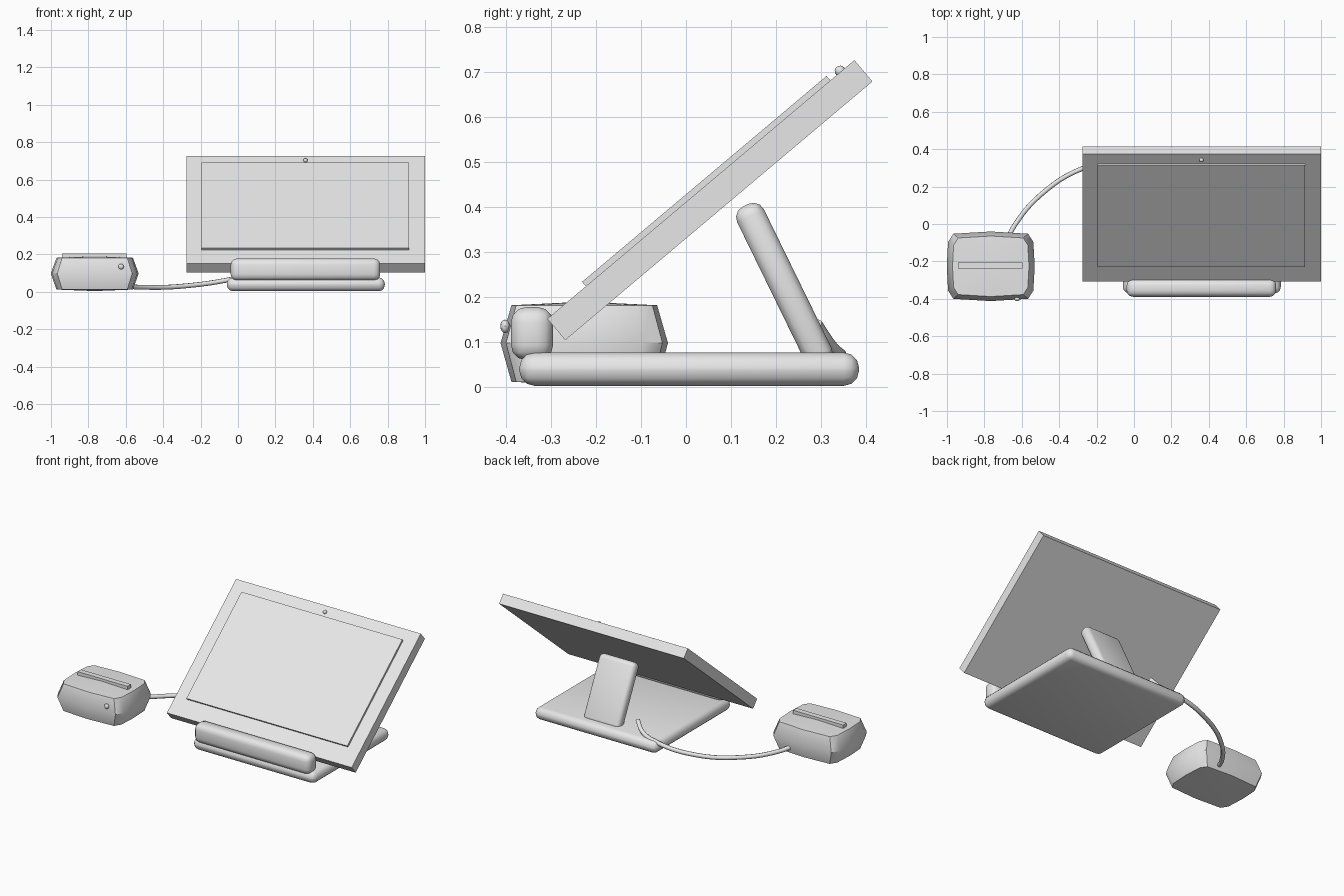
import bpy, bmesh, math
from mathutils import Vector, Matrix

if "Cube" in bpy.data.objects:
    bpy.data.objects.remove(bpy.data.objects["Cube"])

grey = bpy.data.materials.new("light grey plastic")
grey.use_nodes = True
COLOUR = (0.8, 0.8, 0.8, 1)
grey.diffuse_color = COLOUR
grey.node_tree.nodes["Principled BSDF"].inputs["Base Color"].default_value = COLOUR


def finish(bm, name, matrix=None, smooth=True):
    if matrix:
        bm.transform(matrix)
    bmesh.ops.recalc_face_normals(bm, faces=bm.faces)
    mesh = bpy.data.meshes.new(name)
    bm.to_mesh(mesh)
    bm.free()
    obj = bpy.data.objects.new(name, mesh)
    bpy.context.collection.objects.link(obj)
    mesh.materials.append(grey)
    if smooth:
        bpy.ops.object.select_all(action="DESELECT")
        obj.select_set(True)
        bpy.context.view_layer.objects.active = obj
        bpy.ops.object.shade_smooth_by_angle(angle=math.radians(40))
    return obj


def box(name, size, centre, bevel=0, segments=3, frame=None):
    bm = bmesh.new()
    bmesh.ops.create_cube(bm, size=1)
    bmesh.ops.scale(bm, vec=size, verts=bm.verts)
    if bevel:
        bmesh.ops.bevel(bm, geom=bm.edges[:], offset=bevel, segments=segments,
                        profile=0.5, affect="EDGES")
    bmesh.ops.translate(bm, vec=centre, verts=bm.verts)
    return finish(bm, name, frame, smooth=bool(bevel))


def ball(name, radius, centre, squash, frame=None):
    bm = bmesh.new()
    bmesh.ops.create_uvsphere(bm, u_segments=12, v_segments=8, radius=radius)
    bmesh.ops.scale(bm, vec=squash, verts=bm.verts)
    bmesh.ops.translate(bm, vec=centre, verts=bm.verts)
    return finish(bm, name, frame)


MID_X = 0.3625

# Base plate and front lip
box("base_plate", (0.845, 0.755, 0.074), (MID_X, 0.007, 0.04), 0.034)
box("front_lip", (0.8, 0.094, 0.118), (MID_X - 0.002, -0.342, 0.119), 0.034)

# Tilted tablet: local y runs up the screen, local z is its face normal
tilt = Matrix.Translation((MID_X, 0.053, 0.4155)) @ Matrix.Rotation(math.radians(40.1), 4, "X")
box("tablet_body", (1.275, 0.892, 0.062), (0, 0, 0), frame=tilt)
box("screen_panel", (1.11, 0.71, 0.022), (-0.002, 0.021, 0.033), frame=tilt)
ball("camera_dot", 0.012, (-0.002, 0.406, 0.033), (1, 1, 1), frame=tilt)

# Rear support leg, leaning forward
top, foot = Vector((MID_X, 0.132, 0.404)), Vector((MID_X, 0.305, 0.05))
lean = math.atan2(foot.y - top.y, top.z - foot.z)
leg_frame = Matrix.Translation((top + foot) / 2) @ Matrix.Rotation(lean, 4, "X")
box("support_leg", (0.25, 0.066, (top - foot).length), (0, 0, 0), 0.026, frame=leg_frame)

# Reader box: barrel of three chamfered rings with slightly domed caps
quarter = [(0.235, 0), (0.228, 0.13), (0.2, 0.174), (0, 0.186)]
outline = (quarter + [(-x, y) for x, y in quarter[2::-1]]
           + [(-x, -y) for x, y in quarter[1:]]
           + [(x, -y) for x, y in quarter[2:0:-1]])
bm = bmesh.new()
rings = [[bm.verts.new((x * s, y * s, z)) for x, y in outline]
         for z, s in ((0.012, 0.87), (0.098, 1), (0.182, 0.87))]
count = len(outline)
for low, high in zip(rings, rings[1:]):
    for i in range(count):
        j = (i + 1) % count
        bm.faces.new((low[i], low[j], high[j], high[i]))
for ring, z in ((rings[0], 0.004), (rings[-1], 0.19)):
    tip = bm.verts.new((0, 0, z))
    for i in range(count):
        bm.faces.new((ring[i], ring[(i + 1) % count], tip))
finish(bm, "reader_box", Matrix.Translation((-0.766, -0.226, 0)))

# Slot bar and button on the reader
box("slot_bar", (0.345, 0.034, 0.04), (-0.768, -0.222, 0.185))
ball("reader_button", 0.015, (-0.625, -0.402, 0.135), (1, 0.7, 1))

# Cable from the base to the reader
path = [(0.13, 0.29, 0.14), (0.08, 0.32, 0.095), (-0.03, 0.345, 0.068),
        (-0.275, 0.297, 0.032), (-0.5, 0.155, 0.024), (-0.64, -0.01, 0.037),
        (-0.68, -0.09, 0.05)]
curve = bpy.data.curves.new("cable", "CURVE")
curve.dimensions = "3D"
curve.bevel_depth = 0.013
curve.bevel_resolution = 2
curve.resolution_u = 6
curve.use_fill_caps = True
spline = curve.splines.new("BEZIER")
spline.bezier_points.add(len(path) - 1)
for point, co in zip(spline.bezier_points, path):
    point.co = co
    point.handle_left_type = point.handle_right_type = "AUTO"
curve.materials.append(grey)
bpy.context.collection.objects.link(bpy.data.objects.new("cable", curve))
